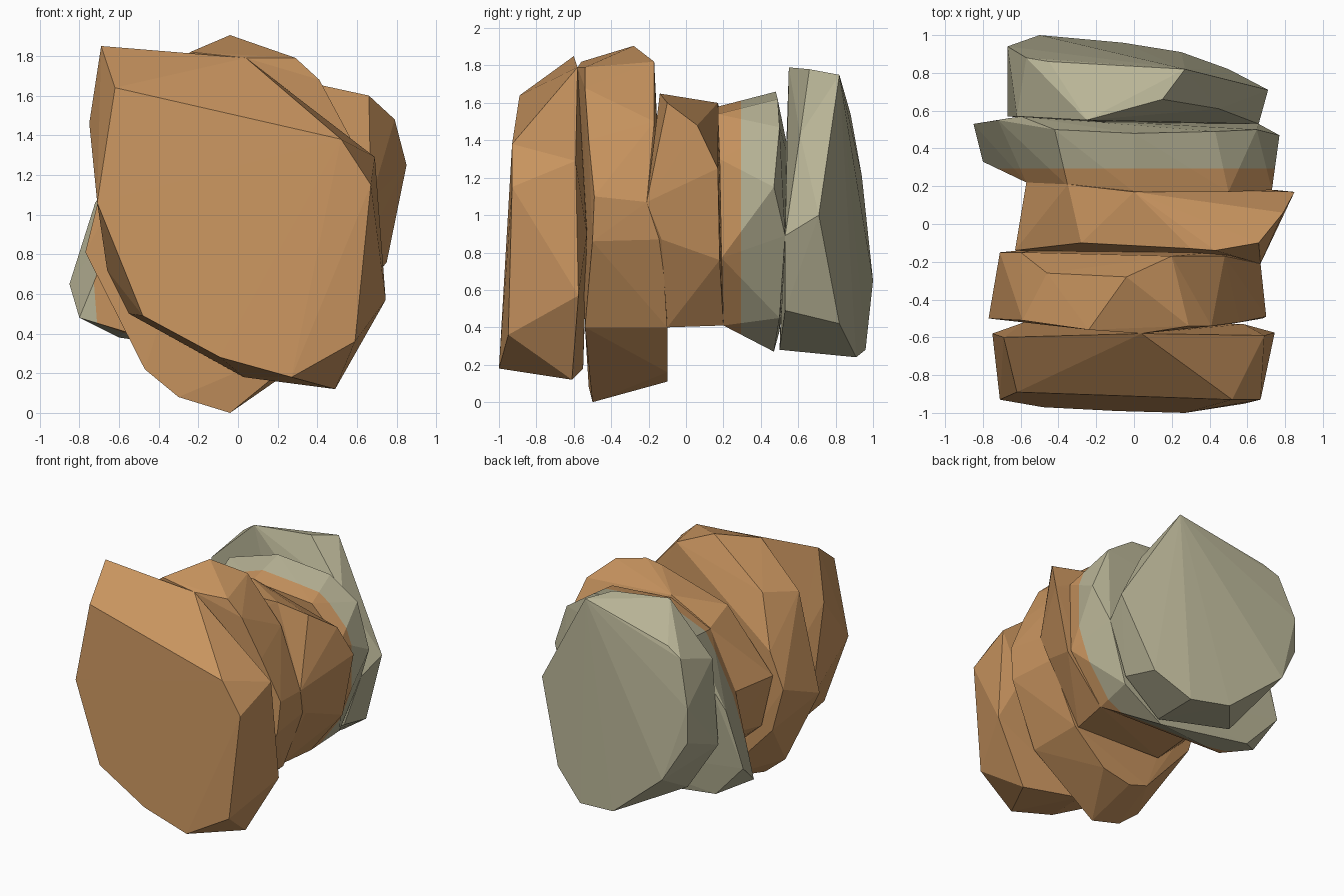
import bpy, bmesh

def material(name, rgb):
    m = bpy.data.materials.new(name)
    m.diffuse_color = (*rgb, 1)
    return m

ORANGE = material("orange sandstone", (0.578, 0.296, 0.114))
GREY = material("grey sandstone", (0.48, 0.456, 0.305))
COLOUR_CHANGE_Y = 0.295

def slab(name, front, back):
    """Faceted rock layer: the hull of a front and a back outline, points (x, y, z)."""
    bm = bmesh.new()
    for p in front + back:
        bm.verts.new(p)
    res = bmesh.ops.convex_hull(bm, input=bm.verts[:])
    loose = {g for g in res["geom_interior"] + res["geom_unused"]
             if isinstance(g, bmesh.types.BMVert)}
    bmesh.ops.delete(bm, geom=list(loose), context='VERTS')
    # cut along the colour change so that it is a clean line
    bmesh.ops.bisect_plane(bm, geom=bm.verts[:] + bm.edges[:] + bm.faces[:],
                           plane_co=(0, COLOUR_CHANGE_Y, 0), plane_no=(0, 1, 0))
    bmesh.ops.recalc_face_normals(bm, faces=bm.faces[:])
    for f in bm.faces:
        f.material_index = int(f.calc_center_median().y > COLOUR_CHANGE_Y)
    me = bpy.data.meshes.new(name)
    bm.to_mesh(me)
    bm.free()
    me.materials.append(ORANGE)
    me.materials.append(GREY)
    ob = bpy.data.objects.new(name, me)
    bpy.context.collection.objects.link(ob)

# front layer with the big flat face
slab("front_layer",
     [(-.62, -.89, 1.64), (.52, -.93, 1.38), (.67, -.93, 1.15), (.59, -.95, .36),
      (.27, -1, .18), (-.09, -.99, .28), (-.48, -.97, .49), (-.71, -.93, 1.06)],
     [(-.69, -.6, 1.85), (.04, -.58, 1.79), (.69, -.59, 1.29), (.745, -.575, .57),
      (.49, -.61, .12), (.03, -.55, .18), (-.55, -.56, .5), (-.66, -.57, .72),
      (-.75, -.58, 1.46), (.58, -.53, .9), (-.58, -.52, 1.1)])

# second layer, the tallest
slab("second_layer",
     [(-.59, -.51, 1.53), (-.24, -.56, 1.82), (.04, -.58, 1.79), (.29, -.54, 1.79),
      (.41, -.54, 1.68), (.56, -.52, 1.4), (.7, -.49, 1.1), (.68, -.5, .86),
      (.45, -.54, .4), (-.04, -.5, 0), (-.3, -.52, .08), (-.47, -.52, .22),
      (-.77, -.5, .81)],
     [(-.46, -.26, 1.58), (-.04, -.28, 1.905), (.2, -.17, 1.82), (.35, -.18, 1.6),
      (.48, -.17, 1.5), (.67, -.21, 1.07), (.64, -.13, .87), (.45, -.1, .4),
      (.19, -.1, .16), (-.04, -.1, .11), (-.2, -.1, .16), (-.62, -.15, .62),
      (-.71, -.15, .95), (-.6, -.15, 1.21)])

# middle layer, pushed out to the right
slab("middle_layer",
     [(-.63, -.14, 1.04), (-.28, -.1, 1.5), (.3, -.13, 1.64), (.43, -.14, 1.65),
      (.67, -.21, 1.07), (.66, -.13, .87), (.42, -.1, .4),
      (-.3, -.1, .42), (-.55, -.12, .65)],
     [(-.57, .22, 1.04), (-.35, .21, 1.46), (0, .17, 1.6), (.66, -.1, 1.6),
      (.79, .06, 1.48), (.85, .17, 1.25), (.75, .18, .76), (.47, .2, .41),
      (-.3, .2, .45), (-.52, .2, .7)])

# fourth layer, turning from orange to grey
slab("fourth_layer",
     [(-.57, .22, 1.04), (-.35, .2, 1.45), (0, .17, 1.58), (.5, .17, 1.54),
      (.73, .18, 1.3), (.73, .19, .77), (.47, .2, .41),
      (-.57, .24, .41), (-.8, .33, .48)],
     [(-.85, .53, .65), (-.72, .55, 1.06), (-.6, .57, 1.23), (-.42, .5, 1.52),
      (0, .48, 1.66), (.43, .49, 1.62), (.65, .5, 1.47), (.77, .47, 1.15),
      (.66, .53, .89), (.5, .5, .45), (.15, .47, .27), (-.6, .5, .38)])

# back layer, fully grey
slab("back_layer",
     [(-.62, .57, 1.44), (-.25, .55, 1.79), (.15, .66, 1.78), (.45, .61, 1.43),
      (.66, .53, .89), (.52, .53, .49), (.2, .5, .28), (-.4, .55, .4),
      (-.67, .57, .8)],
     [(-.57, .88, 1.54), (-.45, .86, 1.6), (.27, .82, 1.75), (.71, .71, 1),
      (.5, .82, .42), (.25, .91, .24), (-.06, .96, .28), (-.5, 1, .65),
      (-.67, .94, .95), (-.67, .94, 1.21)])
